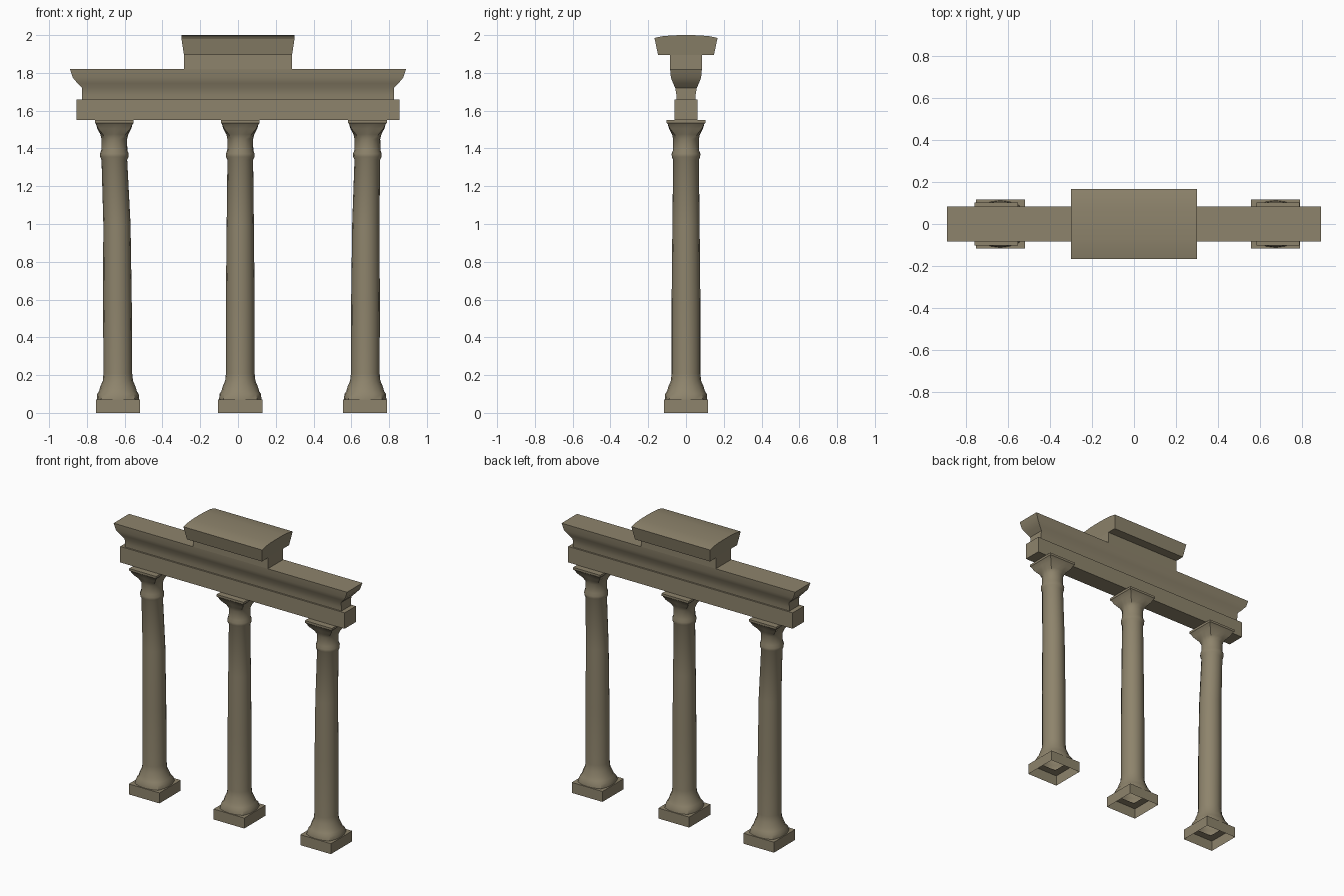
import bpy, bmesh, math

if "Cube" in bpy.data.objects:
    bpy.data.objects.remove(bpy.data.objects["Cube"])

stone = bpy.data.materials.new("weathered_stone")
stone.diffuse_color = (0.27, 0.23, 0.15, 1)
stone.use_nodes = True
stone.node_tree.nodes["Principled BSDF"].inputs["Base Color"].default_value = stone.diffuse_color


def finish(name, bm, angle=35):
    """Turn a bmesh into a smooth-shaded object with sharp creases."""
    bmesh.ops.recalc_face_normals(bm, faces=bm.faces)
    mesh = bpy.data.meshes.new(name)
    bm.to_mesh(mesh)
    bm.free()
    for p in mesh.polygons:
        p.use_smooth = True
    mesh.set_sharp_from_angle(angle=math.radians(angle))
    mesh.materials.append(stone)
    ob = bpy.data.objects.new(name, mesh)
    bpy.context.collection.objects.link(ob)
    return ob


def loft(name, rings, cap_bottom=True, cap_top=True):
    """Skin a stack of closed rings of 3D points."""
    bm = bmesh.new()
    vs = [[bm.verts.new(p) for p in ring] for ring in rings]
    n = len(vs[0])
    for a, b in zip(vs, vs[1:]):
        for i in range(n):
            j = (i + 1) % n
            bm.faces.new((a[i], a[j], b[j], b[i]))
    if cap_bottom:
        bm.faces.new(vs[0][::-1])
    if cap_top:
        bm.faces.new(vs[-1])
    return finish(name, bm)


def rect(hx, hy, z, cx=0):
    return [(cx + sx * hx, sy * hy, z) for sx, sy in ((-1, -1), (1, -1), (1, 1), (-1, 1))]


def round_ring(r, z, square, cx, n=16):
    """Ring blending from circle (square=0) to square (square=1)."""
    pts = []
    for i in range(n):
        a = 2 * math.pi * i / n
        c, s = math.cos(a), math.sin(a)
        k = r * (1 + square * (1 / max(abs(c), abs(s)) - 1))
        pts.append((cx + k * c, k * s, z))
    return pts


# Column outline: radius, height, squareness
PROFILE = [(0.112, 0.072, 0.3), (0.110, 0.10, 0.2), (0.100, 0.115, 0.1), (0.093, 0.14, 0),
           (0.080, 0.17, 0), (0.076, 0.21, 0), (0.076, 0.60, 0), (0.072, 1.00, 0),
           (0.068, 1.34, 0), (0.075, 1.355, 0), (0.076, 1.372, 0), (0.069, 1.39, 0),
           (0.068, 1.45, 0), (0.074, 1.475, 0.35), (0.090, 1.505, 0.8),
           (0.097, 1.53, 1), (0.103, 1.535, 1), (0.103, 1.55, 1)]


def lean(z, shift):
    """Sideways drift of a leaning column, mostly in its upper part."""
    if z < 1.0:
        return shift * 0.3 * z
    return shift * min(1, 0.3 + 0.7 * (z - 1.0) / 0.35)


# Three columns, the outer ones leaning slightly outwards
for side, cx, shift in (("left", -0.635, -0.02), ("middle", 0.012, 0.0), ("right", 0.673, 0.012)):
    # hollow plinth, open underneath
    loft(side + "_plinth",
         [rect(0.117, 0.116, 0, cx), rect(0.117, 0.116, 0.072, cx), rect(0.065, 0.065, 0.072, cx)],
         cap_bottom=False, cap_top=False)
    # shaft with flared foot, neck ring and square capital
    loft(side + "_column",
         [round_ring(r, z, sq, cx + lean(z, shift)) for r, z, sq in PROFILE],
         cap_bottom=False)

# Lower beam
loft("architrave", [rect(0.856, 0.061, 1.55), rect(0.856, 0.061, 1.66)])

# Flaring cornice
loft("cornice", [rect(0.825, 0.050, 1.66), rect(0.825, 0.051, 1.685), rect(0.825, 0.057, 1.72),
                 rect(0.850, 0.068, 1.745), rect(0.875, 0.080, 1.775), rect(0.890, 0.084, 1.82)])

# Block above the centre
loft("attic_block", [rect(0.286, 0.084, 1.82), rect(0.286, 0.084, 1.90)])

# Flared cap with a gently arched top: y, z, half length
half = [(0.148, 1.895, 0.286), (0.167, 1.985, 0.300), (0.125, 1.994, 0.300), (0.07, 1.999, 0.300)]
section = [(-y, z, h) for y, z, h in half] + [(0, 2.0, 0.300)] + half[::-1]
loft("attic_cap", [[(s * h, y, z) for y, z, h in section] for s in (-1, 1)])
